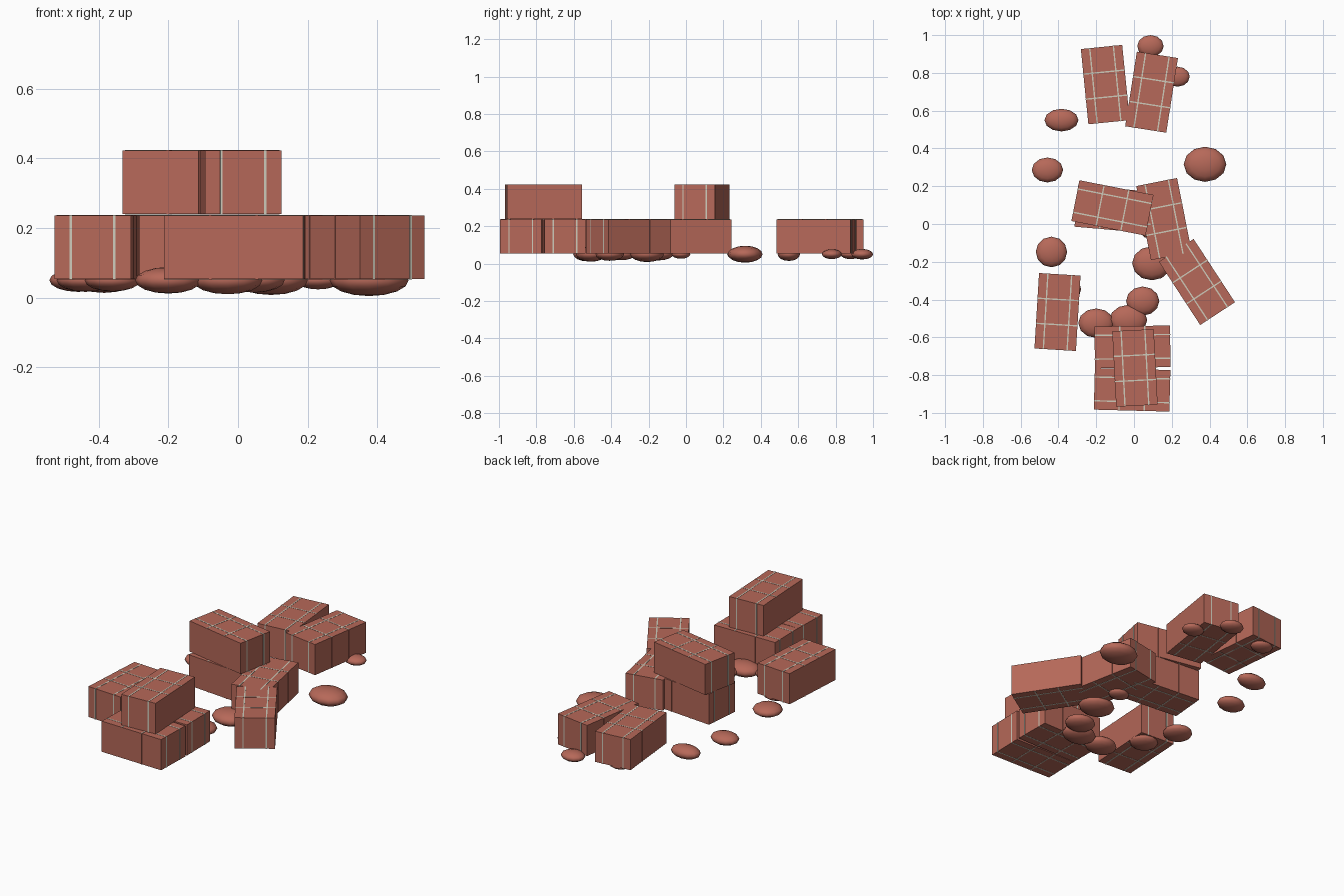
import bpy
import bmesh
from math import radians
from mathutils import Matrix

old = bpy.data.objects.get("Cube")
if old:
    bpy.data.objects.remove(old)


def material(name, rgb):
    m = bpy.data.materials.new(name)
    m.use_nodes = True
    m.diffuse_color = (*rgb, 1)
    m.node_tree.nodes["Principled BSDF"].inputs["Base Color"].default_value = (*rgb, 1)
    return m


CLAY = material("clay red", (0.47, 0.14, 0.10))
TWINE = material("pale twine", (0.62, 0.60, 0.50))

WIDTH, LENGTH, HEIGHT = 0.22, 0.40, 0.183
STRAP, LIFT = 0.007, 0.002


def add_box(bm, size, x=0, y=0):
    mat = Matrix.Translation((x, y, 0)) @ Matrix.Diagonal((*size, 1))
    verts = bmesh.ops.create_cube(bm, size=1, matrix=mat)["verts"]
    return {f for v in verts for f in v.link_faces}


def finish(bm, name, mats):
    mesh = bpy.data.meshes.new(name)
    bm.to_mesh(mesh)
    bm.free()
    for m in mats:
        mesh.materials.append(m)
    obj = bpy.data.objects.new(name, mesh)
    bpy.context.collection.objects.link(obj)
    return obj


def bale(name, x, y, angle, tier):
    """Block with two lengthwise and two crosswise straps."""
    bm = bmesh.new()
    add_box(bm, (WIDTH, LENGTH, HEIGHT))
    for side in (-1, 1):
        # Lengthwise strap, pale all the way round
        for f in add_box(bm, (STRAP, LENGTH + LIFT, HEIGHT + LIFT), x=side * 0.063):
            f.material_index = 1
        # Crosswise strap, pale on top and bottom only
        for f in add_box(bm, (WIDTH + LIFT, STRAP, HEIGHT + LIFT), y=side * LENGTH / 6):
            f.normal_update()
            f.material_index = int(abs(f.normal.z) > 0.5)
    obj = finish(bm, name, (CLAY, TWINE))
    obj.location = (x, y, 0.145 + tier * 0.186)
    obj.rotation_euler.z = radians(angle)


def stone(name, x, y, rx, ry):
    """Flattened rounded stone."""
    bm = bmesh.new()
    bmesh.ops.create_uvsphere(bm, u_segments=12, v_segments=8, radius=1,
                              matrix=Matrix.Diagonal((rx, ry, rx * 0.4, 1)))
    for f in bm.faces:
        f.smooth = True
    obj = finish(bm, name, (CLAY,))
    obj.location = (x, y, 0.05)


# Bales: name, centre, turn in degrees, tier
for spec in (
    ("back_right_bale", -0.152, 0.738, 5.7, 0),
    ("back_left_bale", 0.093, 0.698, -8.9, 0),
    ("middle_lower_bale", -0.106, 0.078, 85, 0),
    ("middle_upper_bale", -0.114, 0.085, 78.8, 1),
    ("middle_left_bale", 0.159, 0.026, 11.2, 0),
    ("slanted_bale", 0.333, -0.307, 33.2, 0),
    ("right_bale", -0.405, -0.466, -3.5, 0),
    ("front_lower_bale_rear", -0.008, -0.65, 90.7, 0),
    ("front_lower_bale_fore", -0.01, -0.878, 88.5, 0),
    ("front_upper_bale", 0.005, -0.762, 3, 1),
):
    bale(*spec)

# Stones: centre and radii
for i, spec in enumerate((
    (0.087, 0.942, 0.07, 0.058),
    (0.23, 0.78, 0.065, 0.053),
    (-0.18, 0.88, 0.065, 0.055),
    (-0.384, 0.55, 0.09, 0.06),
    (-0.458, 0.286, 0.083, 0.066),
    (0.376, 0.316, 0.113, 0.093),
    (0.087, -0.027, 0.06, 0.05),
    (-0.437, -0.148, 0.083, 0.081),
    (0.095, -0.208, 0.105, 0.09),
    (0.046, -0.408, 0.088, 0.077),
    (-0.03, -0.508, 0.1, 0.08),
    (-0.2, -0.525, 0.095, 0.078),
    (-0.36, -0.345, 0.08, 0.075),
)):
    stone(f"stone_{i + 1}", *spec)
